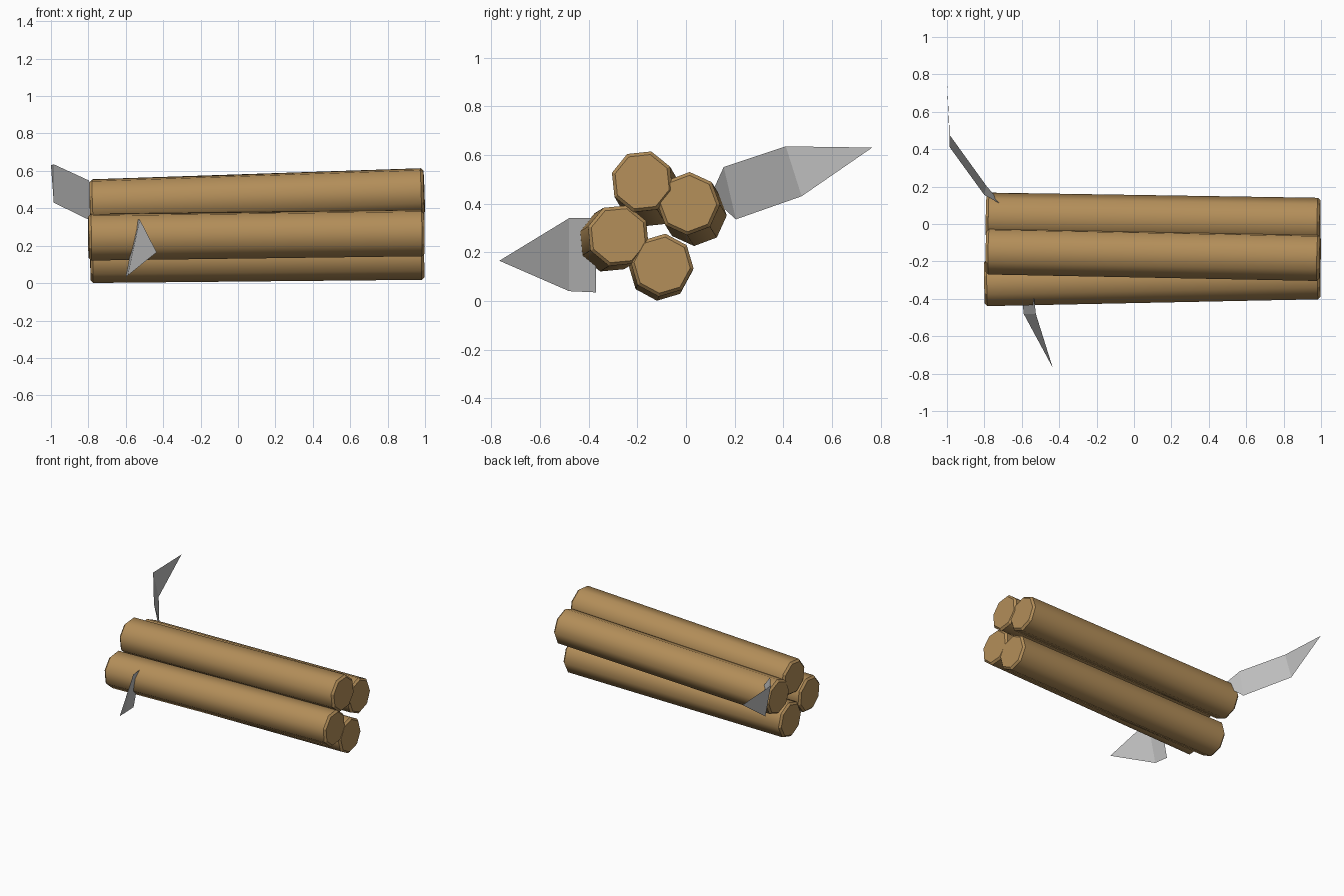
import bpy, bmesh, math
from mathutils import Vector

cube = bpy.data.objects.get("Cube")
if cube:
    bpy.data.objects.remove(cube, do_unlink=True)


def material(name, colour):
    mat = bpy.data.materials.new(name)
    mat.use_nodes = True
    mat.diffuse_color = (*colour, 1)
    mat.node_tree.nodes["Principled BSDF"].inputs["Base Color"].default_value = (*colour, 1)
    return mat


wood = material("light brown wood", (0.45, 0.27, 0.10))
grey = material("leaf grey", (0.52, 0.52, 0.52))


def finish(bm, name, mat):
    mesh = bpy.data.meshes.new(name)
    bm.to_mesh(mesh)
    bm.free()
    mesh.materials.append(mat)
    obj = bpy.data.objects.new(name, mesh)
    bpy.context.collection.objects.link(obj)


def log(name, left_end, right_end, turn, sides=8, radius=0.13, chamfer=0.014):
    """Octagonal log between two end centres, with chamfered rims."""
    a, b = Vector(left_end), Vector(right_end)
    axis = (b - a).normalized()
    u = Vector((0, 1, 0))
    u = (u - axis * u.dot(axis)).normalized()
    v = axis.cross(u)
    bm = bmesh.new()
    rings = []
    for centre, r in ((a, radius - chamfer), (a + axis * chamfer, radius),
                      (b - axis * chamfer, radius), (b, radius - chamfer)):
        angles = [math.radians(turn) + math.tau * i / sides for i in range(sides)]
        rings.append([bm.verts.new(centre + r * (u * math.cos(t) + v * math.sin(t)))
                      for t in angles])
    for k in range(3):
        for i in range(sides):
            j = (i + 1) % sides
            face = bm.faces.new((rings[k][i], rings[k][j], rings[k + 1][j], rings[k + 1][i]))
            face.smooth = k == 1
    bm.faces.new(rings[0])
    bm.faces.new(rings[3])
    bmesh.ops.recalc_face_normals(bm, faces=bm.faces)
    finish(bm, name, wood)


def leaf(name, base, near_pair, far_pair, tip):
    """Thin bent leaf: pointed base, two cross-sections, pointed tip."""
    bm = bmesh.new()
    p, t = bm.verts.new(base), bm.verts.new(tip)
    n = [bm.verts.new(c) for c in near_pair]
    f = [bm.verts.new(c) for c in far_pair]
    for corners in ((p, n[0], n[1]), (n[0], f[0], f[1], n[1]), (f[0], t, f[1])):
        bm.faces.new(corners)
    finish(bm, name, grey)


# Bundle of four logs
log("top_log", (-0.79, -0.145, 0.43), (0.995, -0.18, 0.49), 73.5)
log("back_log", (-0.79, 0.038, 0.355), (0.995, 0.01, 0.40), 88)
log("front_log", (-0.80, -0.315, 0.245), (0.995, -0.278, 0.268), 73)
log("bottom_log", (-0.79, -0.106, 0.13), (0.995, -0.098, 0.147), 84)

# Leaves growing from the sides of the logs
leaf("back_leaf", (-0.70, 0.10, 0.43),
     ((-0.80, 0.155, 0.55), (-0.79, 0.205, 0.335)),
     ((-0.985, 0.41, 0.635), (-0.985, 0.475, 0.43)),
     (-1.0, 0.765, 0.63))
leaf("front_leaf", (-0.57, -0.37, 0.19),
     ((-0.535, -0.385, 0.34), (-0.60, -0.37, 0.035)),
     ((-0.525, -0.48, 0.34), (-0.59, -0.48, 0.04)),
     (-0.435, -0.767, 0.165))
